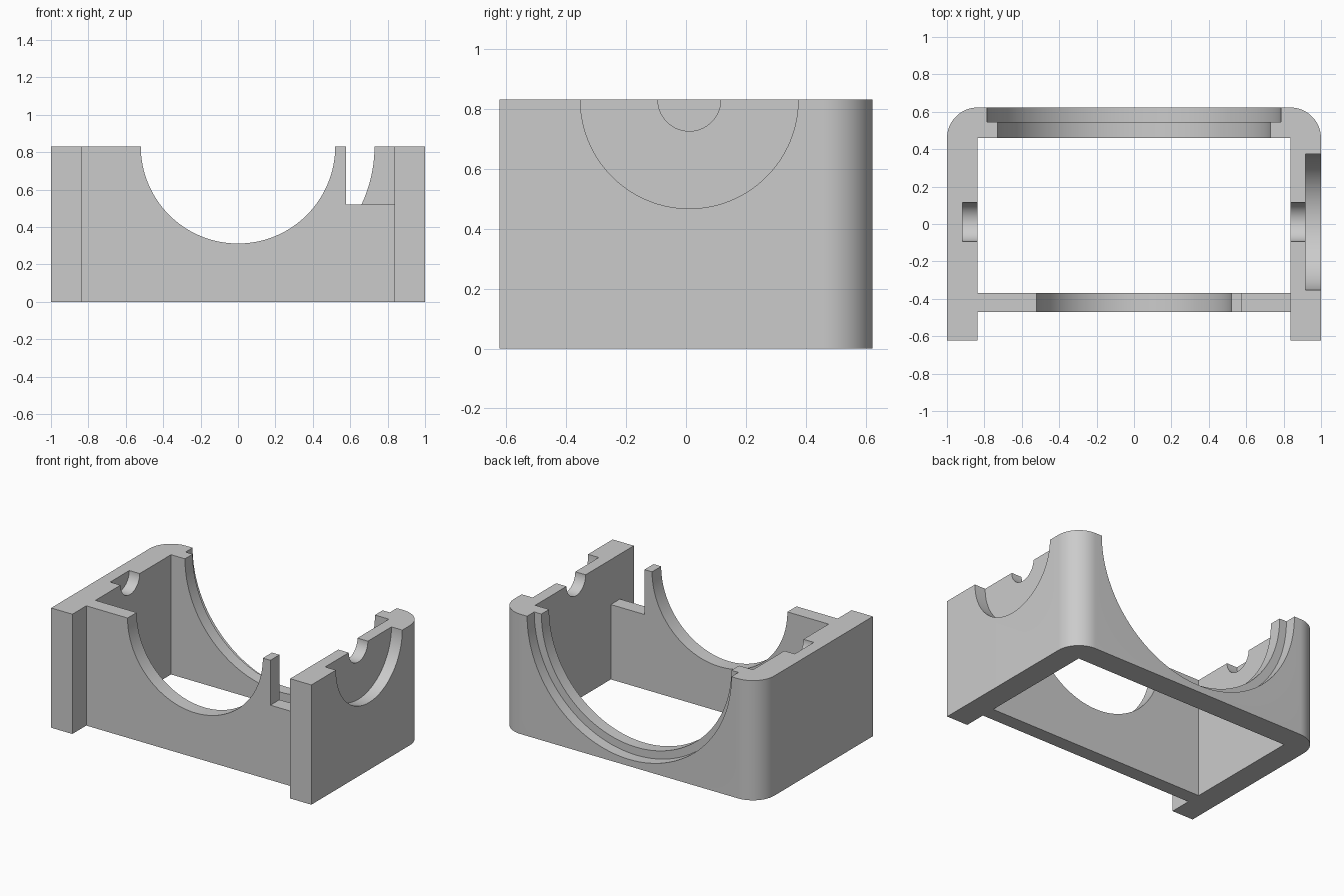
import bpy, bmesh, math
from mathutils import Matrix

cube = bpy.data.objects.get("Cube")
if cube:
    bpy.data.objects.remove(cube, do_unlink=True)

H = 0.832            # height, also the centre height of every round cut
HALF_X, HALF_Y = 1.0, 0.623
INNER_X = 0.837      # inside face of the side walls
CORNER = 0.165       # rear corner radius

grey = bpy.data.materials.new("plain grey")
grey.use_nodes = True
colour = (0.6, 0.6, 0.6, 1)
grey.diffuse_color = colour
grey.node_tree.nodes["Principled BSDF"].inputs["Base Color"].default_value = colour


def add_object(name, bm):
    bmesh.ops.recalc_face_normals(bm, faces=bm.faces)
    mesh = bpy.data.meshes.new(name)
    bm.to_mesh(mesh)
    bm.free()
    mesh.materials.append(grey)
    obj = bpy.data.objects.new(name, mesh)
    bpy.context.collection.objects.link(obj)
    return obj


def prism(name, outline, z0, z1):
    bm = bmesh.new()
    face = bm.faces.new([bm.verts.new((x, y, z0)) for x, y in outline])
    top = bmesh.ops.extrude_face_region(bm, geom=[face])["geom"]
    bmesh.ops.translate(bm, vec=(0, 0, z1 - z0),
                        verts=[v for v in top if isinstance(v, bmesh.types.BMVert)])
    return add_object(name, bm)


def box(name, x0, x1, y0, y1, z0, z1):
    return prism(name, [(x0, y0), (x1, y0), (x1, y1), (x0, y1)], z0, z1)


def cylinder(name, axis, start, end, radius, offset=0.0):
    """Round cutter centred on the top edge, running along x or y."""
    bm = bmesh.new()
    bmesh.ops.create_cone(bm, cap_ends=True, segments=128, radius1=radius,
                          radius2=radius, depth=end - start)
    mid = (start + end) / 2
    if axis == "X":
        turn, place = Matrix.Rotation(math.pi / 2, 4, "Y"), (mid, offset, H)
    else:
        turn, place = Matrix.Rotation(math.pi / 2, 4, "X"), (offset, mid, H)
    bmesh.ops.transform(bm, matrix=Matrix.Translation(place) @ turn, verts=bm.verts)
    return add_object(name, bm)


# Body outline: right half from the front recess to the rounded rear corner
half = [(INNER_X, -0.47), (INNER_X, -HALF_Y), (HALF_X, -HALF_Y)]
for i in range(17):
    a = math.pi / 2 * i / 16
    half.append((HALF_X - CORNER + CORNER * math.cos(a),
                 HALF_Y - CORNER + CORNER * math.sin(a)))
outline = half + [(-x, y) for x, y in reversed(half)]
body = prism("housing_frame", outline, 0, H)

# Openings, seats and the slot
cutters = [
    box("inner_opening", -INNER_X, INNER_X, -0.37, 0.46, -0.2, 1.2),
    cylinder("front_arch", "Y", -0.55, -0.3, 0.52),
    cylinder("rear_arch", "Y", 0.4, 0.6, 0.73),
    cylinder("rear_arch_step", "Y", 0.545, 0.7, 0.785),
    cylinder("side_seat", "X", 0.917, 1.1, 0.364, 0.011),
    cylinder("side_hole", "X", 0.7, 0.95, 0.105, 0.011),
    cylinder("blind_hole", "X", -0.917, -0.7, 0.105, 0.011),
    box("front_slot", 0.578, INNER_X, -0.55, -0.3, 0.52, 1.2),
]
for cutter in cutters:
    cutter.hide_render = True
    mod = body.modifiers.new(cutter.name, "BOOLEAN")
    mod.operation = "DIFFERENCE"
    mod.solver = "EXACT"
    mod.object = cutter

bpy.ops.object.select_all(action="DESELECT")
bpy.context.view_layer.objects.active = body
body.select_set(True)
for mod in list(body.modifiers):
    bpy.ops.object.modifier_apply(modifier=mod.name)
for cutter in cutters:
    bpy.data.objects.remove(cutter, do_unlink=True)

bpy.ops.object.shade_smooth_by_angle(angle=math.radians(30))
